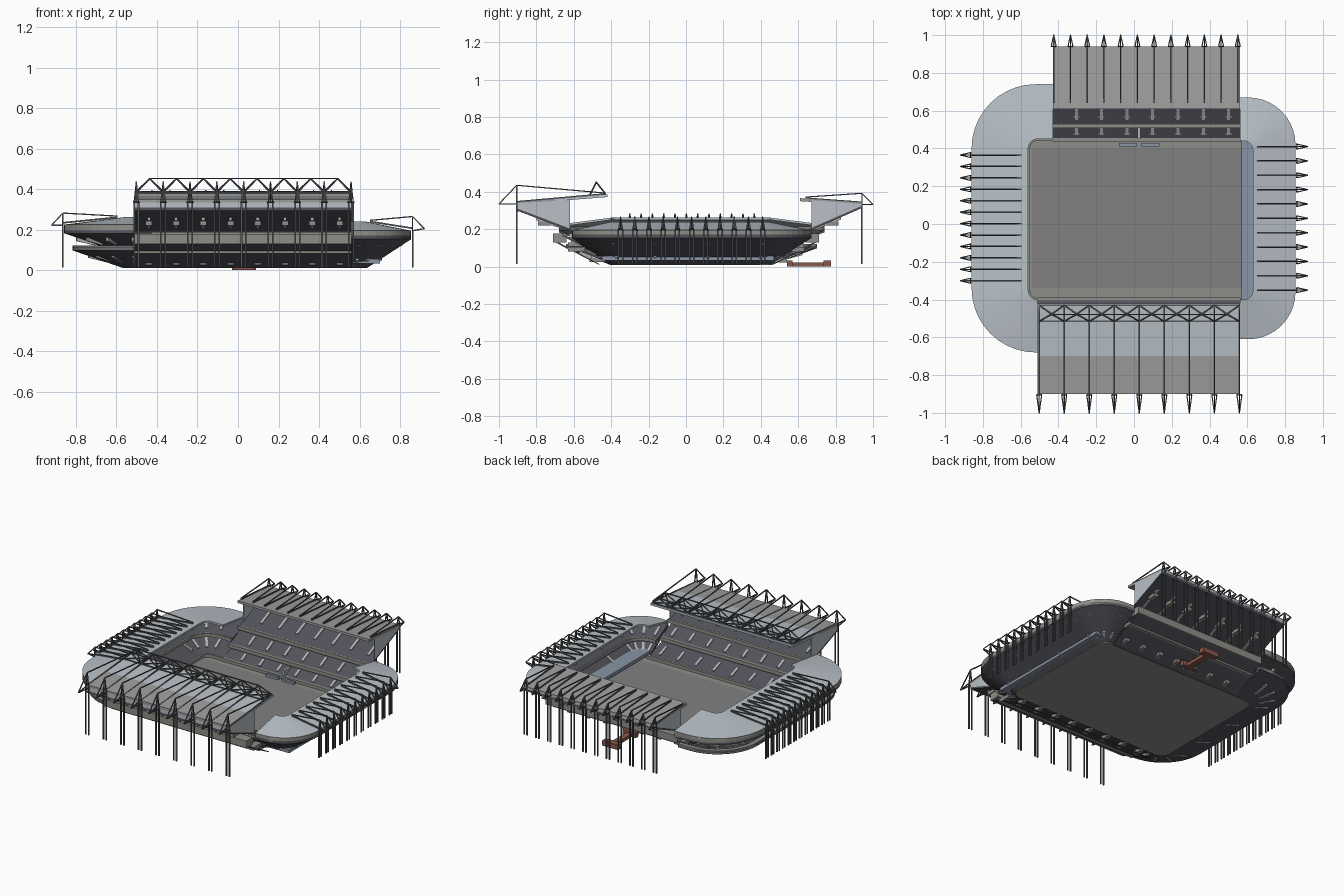
import bpy, bmesh
from math import sin, cos, pi
from mathutils import Vector as V

if "Cube" in bpy.data.objects:
    bpy.data.objects.remove(bpy.data.objects["Cube"])


def mat(name, r, g, b):
    m = bpy.data.materials.new(name)
    m.diffuse_color = (r, g, b, 1)
    m.use_nodes = True
    m.node_tree.nodes["Principled BSDF"].inputs["Base Color"].default_value = m.diffuse_color
    return m


SEAT = mat("seat_dark", .085, .085, .105)
STEEL = mat("steel", .10, .105, .11)
CONC = mat("concrete", .27, .27, .25)
ROOF = mat("roof_pale", .48, .53, .57)
ROOF2 = mat("roof_grey", .34, .34, .34)
TURF = mat("pitch_grey", .22, .22, .22)
BLUE = mat("blue_grey", .25, .30, .38)
BRICK = mat("brick", .25, .10, .07)
LIGHT = mat("aisle_light", .45, .45, .45)


def finish(name, bm, m):
    bmesh.ops.recalc_face_normals(bm, faces=bm.faces)
    me = bpy.data.meshes.new(name)
    bm.to_mesh(me)
    bm.free()
    me.materials.append(m)
    ob = bpy.data.objects.new(name, me)
    bpy.context.collection.objects.link(ob)
    return ob


def add_loft(bm, rings):
    """Skin a closed cross-section whose corners each follow one ring."""
    vs = [[bm.verts.new(p) for p in r] for r in rings]
    for a, b in zip(vs, vs[1:] + vs[:1]):
        for i in range(len(a) - 1):
            bm.faces.new((a[i], a[i + 1], b[i + 1], b[i]))
    bm.faces.new([r[0] for r in vs])
    bm.faces.new([r[-1] for r in vs])


def loft(name, rings, m):
    bm = bmesh.new()
    add_loft(bm, rings)
    return finish(name, bm, m)


def along_x(x0, x1, prof):
    return [[(x0, y, z), (x1, y, z)] for y, z in prof]


def extrude(name, spans, prof, m):
    bm = bmesh.new()
    for x0, x1 in spans:
        add_loft(bm, along_x(x0, x1, prof))
    return finish(name, bm, m)


def box(name, x0, x1, y0, y1, z0, z1, m):
    return extrude(name, [(x0, x1)], [(y0, z0), (y1, z0), (y1, z1), (y0, z1)], m)


def beams(name, segs, w, m=STEEL):
    """Square bars between pairs of points."""
    bm = bmesh.new()
    for a, b in segs:
        a, b = V(a), V(b)
        d = (b - a).normalized()
        s = d.cross(V((0, 0, 1)) if abs(d.z) < .95 else V((1, 0, 0))).normalized() * w / 2
        u = d.cross(s)
        add_loft(bm, [[a + o, b + o] for o in (s + u, s - u, -s - u, u - s)])
    return finish(name, bm, m)


def slab(p, q, t=.012):
    return [p, q, (q[0], q[1] - t), (p[0], p[1] - t)]


# pitch with rounded surround
def rounded(x0, x1, y0, y1, r, z):
    pts = []
    for k, (cx, cy) in enumerate([(x1 - r, y1 - r), (x0 + r, y1 - r), (x0 + r, y0 + r), (x1 - r, y0 + r)]):
        pts += [(cx + r * cos((k + j / 6) * pi / 2), cy + r * sin((k + j / 6) * pi / 2), z) for j in range(7)]
    return pts


bm = bmesh.new()
lo, hi = ([bm.verts.new(p) for p in rounded(-.57, .64, -.41, .46, .06, z)] for z in (.01, .02))
bm.faces.new(lo)
bm.faces.new(hi)
for i in range(len(lo)):
    j = (i + 1) % len(lo)
    bm.faces.new((lo[i], lo[j], hi[j], hi[i]))
finish("pitch_surround", bm, CONC)
box("pitch", -.54, .61, -.34, .40, .015, .023, TURF)
for k, x in enumerate((-.08, .04)):
    box(f"dugout_{k}", x, x + .095, .41, .428, .02, .035, BLUE)

# straight stands: three seating tiers, ledges, concourses, aisles
stands = {
    "south": dict(x=(-.51, .56), s=-1, tiers=[((.40, .03), (.56, .09)), ((.53, .11), (.66, .175)), ((.61, .20), (.90, .31))],
                  back=.90, ztop=.31, roofz=.335, wall=[(.62, .20), (.90, .305), (.90, .34), (.62, .355)]),
    "north": dict(x=(-.43, .56), s=1, tiers=[((.45, .03), (.56, .085)), ((.52, .10), (.67, .175)), ((.62, .185), (.94, .325))],
                  back=.94, ztop=.325, roofz=.335, wall=[(.67, .205), (.94, .325), (.94, .335), (.67, .355)]),
}
for n, d in stands.items():
    s, (x0, x1) = d["s"], d["x"]
    f = lambda prof: [(s * y, z) for y, z in prof]
    marks = [-.44 + .1345 * k for k in range(8) if x0 < -.45 + .1345 * k and -.42 + .1345 * k < x1]
    for k, (p, q) in enumerate(d["tiers"]):
        extrude(f"{n}_tier_{k}", [(x0, x1)], f(slab(p, q)), SEAT)
        extrude(f"{n}_ledge_{k}", [(x0, x1)],
                f([(p[0] - .012, p[1] - .014), (p[0] + .006, p[1] - .014), (p[0] + .006, p[1] + .010), (p[0] - .012, p[1] + .010)]), CONC)
        g = lambda t, up=0: (p[0] + (q[0] - p[0]) * t, p[1] + (q[1] - p[1]) * t + up)
        extrude(f"{n}_aisles_{k}", [(x - .008, x + .008) for x in marks],
                f([g(.2, -.018), g(.2, .006), g(.65, .006), g(.65, -.025)]), LIGHT)
        # rear exit boxes below the tier
        c = g(.5, -.025)
        extrude(f"{n}_exits_{k}", [(x - .016, x + .016) for x in marks],
                f([(c[0] - .03, c[1] - .01), (c[0] + .035, c[1] - .01), (c[0] + .035, c[1] + .012), (c[0] - .03, c[1] + .012)]), CONC)
    # stepped concourse floors behind the tiers
    for k, (a, b, z0, z1) in enumerate([(.54, .63, .082, .105), (.64, .71, .13, .178)]):
        extrude(f"{n}_concourse_{k}", [(x0, x1)], f([(a, z0), (b, z0), (b, z1), (a, z1)]), CONC)
    # sloped underside between the tiers
    extrude(f"{n}_underside", [(x0, x1)], f([(.46, .012), (.47, .012), (.70, .13), (.70, .14)]), SEAT)
    # pale gable panels and rear strip
    extrude(f"{n}_gables", [(x0, x0 + .006), (x1 - .006, x1)], f(d["wall"]), ROOF)
    b = d["back"]
    extrude(f"{n}_rear_strip", [(x0, x1)], f([(b, d["ztop"] - .015), (b, .335), (b - .006, .335), (b - .006, d["ztop"] - .015)]), ROOF)

# straight roofs
extrude("south_roof_rear", [(-.51, .56)], [(-.90, .332), (-.70, .350), (-.70, .366), (-.90, .350)], ROOF2)
extrude("south_roof_glass", [(-.51, .56)], [(-.70, .350), (-.42, .372), (-.42, .386), (-.70, .366)], ROOF)
extrude("north_roof", [(-.43, .56)], [(.94, .328), (.94, .342), (.61, .366), (.61, .350)], ROOF2)


# curved end stands: rings interpolate from pitch edge (t=0) to outer rim (t=1)
def ring(e, t, z):
    x, y0, y1, r = (a + (b - a) * t for a, b in zip(e["inner"], e["outer"]))
    sx = 1 if x > 0 else -1
    cx, n = x - sx * r, 10
    top = [(cx + sx * r * sin(j / n * pi / 2), y1 - r + r * cos(j / n * pi / 2), z) for j in range(n + 1)]
    bot = [(cx + sx * r * cos(j / n * pi / 2), y0 + r - r * sin(j / n * pi / 2), z) for j in range(n + 1)]
    mid = [(x, y1 - r + (y0 - y1 + 2 * r) * j / 8, z) for j in range(1, 8)]
    return [(e["xn"], y1, z)] + top + mid + bot + [(e["xs"], y0, z)]


ends = {
    "west": dict(inner=(-.56, -.40, .45, .05), outer=(-.86, -.68, .74, .34), xn=-.43, xs=-.51,
                 tiers=[((0, .03), (.86, .118)), ((.33, .125), (1, .195))], rim=(.19, .225), zin=.262),
    "east": dict(inner=(.63, -.40, .44, .05), outer=(.855, -.61, .67, .25), xn=.56, xs=.56,
                 tiers=[((0, .03), (.5, .10)), ((.36, .105), (1, .172))], rim=(.165, .195), zin=.24),
}
for n, e in ends.items():
    R = lambda prof: [ring(e, t, z) for t, z in prof]
    for k, (p, q) in enumerate(e["tiers"]):
        loft(f"{n}_tier_{k}", R(slab(p, q)), SEAT)
        loft(f"{n}_ledge_{k}", R([(p[0] - .03, p[1] - .012), (p[0] + .02, p[1] - .012), (p[0] + .02, p[1] + .010), (p[0] - .03, p[1] + .010)]), CONC)
        # radial aisles with exits poking through
        bm = bmesh.new()
        a, b = (Vs for Vs in (ring(e, p[0] + (q[0] - p[0]) * t, p[1] + (q[1] - p[1]) * t) for t in (.25, .7)))
        for i in range(2, len(a) - 1, 3):
            A, B = V(a[i]), V(b[i])
            w = (B - A).cross(V((0, 0, 1))).normalized() * .008
            add_loft(bm, [[A + w + V((0, 0, h)), A - w + V((0, 0, h))] for h in (-.02, .006)] +
                     [[B + w + V((0, 0, h)), B - w + V((0, 0, h))] for h in (.006, -.03)])
        finish(f"{n}_aisles_{k}", bm, LIGHT)
    # outer concourse edge, underside skin, rim and roof
    t, z = e["tiers"][0][1]
    loft(f"{n}_concourse", R([(t - .1, z - .015), (t, z - .015), (t, z + .004), (t - .1, z + .004)]), CONC)
    loft(f"{n}_underside", R([(.02, .012), (.04, .012), (1, e["rim"][0] - .012), (1, e["rim"][0] - .005)]
                             if n == "east" else [(.02, .012), (.04, .012), (.86, .098), (.86, .104)]), SEAT)
    r0, r1 = e["rim"]
    loft(f"{n}_rim", R([(.98, r0 - .008), (1, r0 - .008), (1, r1), (.98, r1)]), CONC)
    loft(f"{n}_roof", R([(1, r1 - .012), (1, r1), (0, e["zin"]), (0, e["zin"] - .012)]), ROOF)
box("east_outer_gallery", .57, .70, -.45, .47, .034, .056, BLUE)


# masts: twin columns, A-frame, outrigger tip, tie and roof rib
def masts(name, spots, out, zr, apex, tip, ztip, reach, zin):
    o = V((*out, 0))
    w = V((-out[1], out[0], 0)) * .011
    up = lambda z: V((0, 0, z))
    cols, ties, ribs = [], [], []
    for p in spots:
        p = V((*p, 0))
        T, A, I = p + o * tip + up(ztip), p + up(apex), p - o * reach + up(zin)
        for k in (w, -w):
            cols += [(p + k + up(.013), p + k + up(zr))]
            ties += [(p + k + up(zr), A), (p + k * 1.2 + up(zr), T)]
        ties += [(A, T), (A, I + up(.008))]
        ribs += [(p + up(zr + .012), I + up(.002))]
    beams(name + "_columns", cols, .008)
    beams(name + "_ties", ties, .006)
    beams(name + "_ribs", ribs, .008)


sx = [-.502 + .1325 * k for k in range(9)]
masts("south_mast", [(x, -.905) for x in sx], (0, -1), .335, .435, .095, .335, .465, .386)
masts("north_mast", [(-.425 + .0886 * k, .94) for k in range(12)], (0, 1), .332, .392, .06, .332, .30, .364)
masts("west_mast", [(-.865, .365 - .0605 * k) for k in range(12)], (-1, 0), .222, .282, .055, .222, .27, .259)
masts("east_mast", [(.862, .41 - .076 * k) for k in range(11)], (1, 0), .195, .265, .058, .205, .21, .238)

# pyramid truss on the leading edge of the south roof
ya, yb, za, zb = -.515, -.43, .382, .388
truss, tops = [], []
for a, b in zip(sx, sx[1:]):
    t = ((a + b) / 2, -.48, .452)
    truss += [((x, y, z), t) for x in (a, b) for y, z in ((ya, za), (yb, zb))]
    truss += [((a, ya, za), (b, yb, zb)), ((a, yb, zb), (b, ya, za))]
    tops.append(t)
truss += list(zip(tops, tops[1:]))
truss += [((sx[0], y, z), (sx[-1], y, z)) for y, z in ((ya, za), (yb, zb))]
beams("south_roof_truss", truss, .006)

# players' passage and entrance block behind the north stand
box("tunnel_passage", .01, .05, .54, .75, .0, .022, BRICK)
box("tunnel_entrance", -.03, .09, .735, .775, .0, .034, BRICK)
box("tunnel_inner_block", -.02, .08, .54, .57, .0, .034, BRICK)
box("tunnel_mouth", .018, .034, .45, .52, .025, .075, LIGHT)
